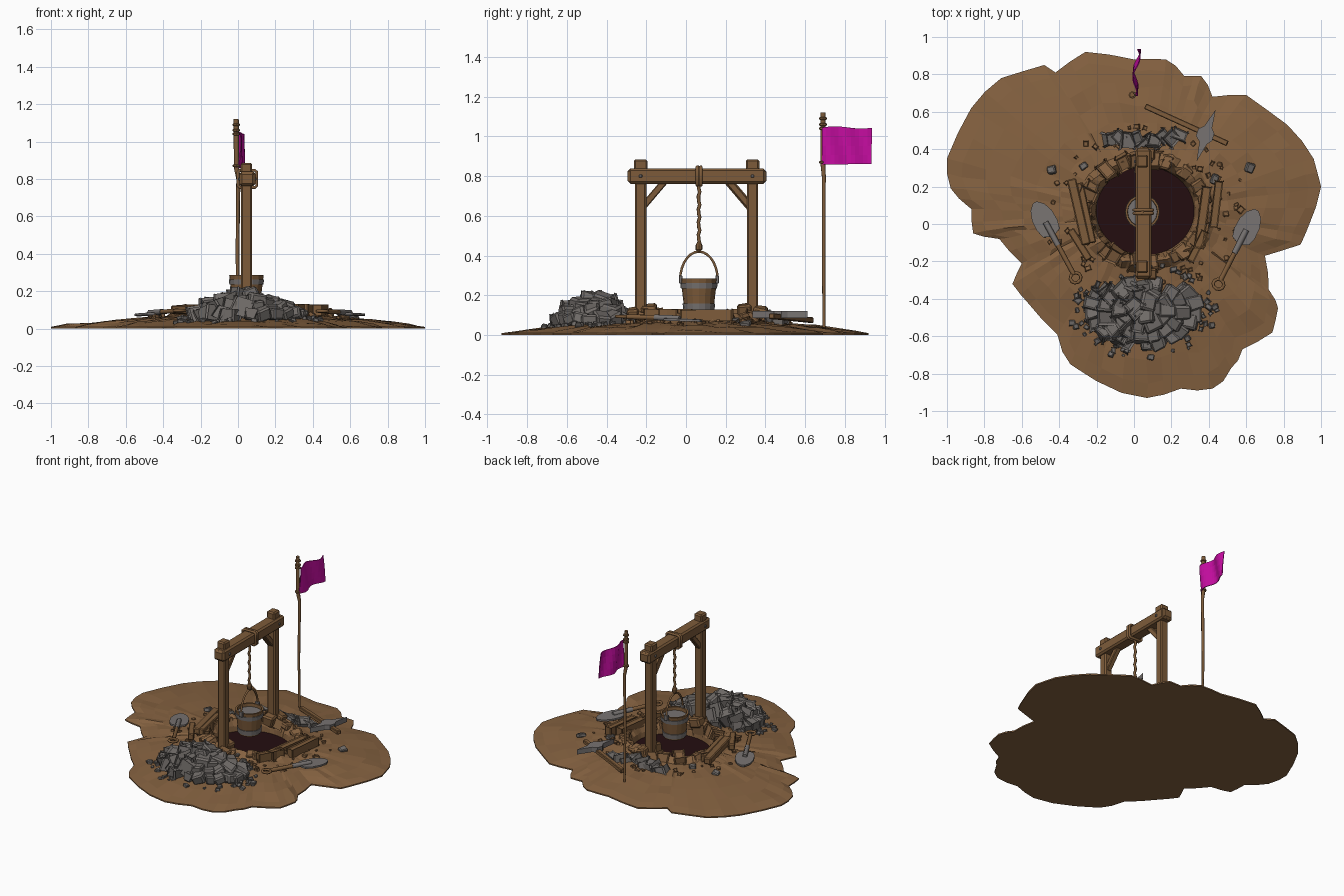
import bpy, bmesh, math, random
from mathutils import Vector, Matrix
from mathutils.bvhtree import BVHTree

if "Cube" in bpy.data.objects:
    bpy.data.objects.remove(bpy.data.objects["Cube"])

random.seed(7)
R = random.uniform


def mat(name, c):
    m = bpy.data.materials.new(name)
    m.diffuse_color = (*c, 1)
    m.use_nodes = True
    m.node_tree.nodes["Principled BSDF"].inputs["Base Color"].default_value = m.diffuse_color
    return m


DIRT = mat("dirt brown", (0.235, 0.122, 0.052))
WOOD = mat("wood brown", (0.205, 0.105, 0.042))
STONE = mat("stone grey", (0.165, 0.15, 0.14))
METAL = mat("metal grey", (0.185, 0.17, 0.165))
DARK = mat("pit dark", (0.017, 0.004, 0.005))
FLAG = mat("flag magenta", (0.57, 0.004, 0.36))


def finish(bm, name, *mats):
    bmesh.ops.recalc_face_normals(bm, faces=bm.faces)
    me = bpy.data.meshes.new(name)
    bm.to_mesh(me)
    for m in mats:
        me.materials.append(m)
    ob = bpy.data.objects.new(name, me)
    bpy.context.collection.objects.link(ob)
    return ob


def along(p, q):
    p, q = Vector(p), Vector(q)
    return Matrix.Translation(p) @ (q - p).to_track_quat('X', 'Z').to_matrix().to_4x4(), (q - p).length


def add_box(bm, M, size, jit=0.0, bevel=0.0):
    """Chiselled block: a cube with jittered corners and bevelled edges."""
    vs = bmesh.ops.create_cube(bm, size=1)['verts']
    for v in vs:
        v.co = M @ Vector([c * s * (1 + R(-jit, jit)) for c, s in zip(v.co, size)])
    if bevel:
        es = list({e for v in vs for e in v.link_edges})
        bmesh.ops.bevel(bm, geom=es, offset=bevel, segments=1, affect='EDGES')


def timber(bm, p, q, w, h, jit=0.08):
    M, L = along(p, q)
    add_box(bm, M @ Matrix.Translation((L / 2, 0, 0)), (L, w, h), 0, min(w, h) * 0.14)


def rock(bm, p, s, flat=0.85, yaw=None, tilt=0.35):
    yaw = R(0, 6.28) if yaw is None else yaw
    M = Matrix.Translation(p) @ Matrix.Rotation(yaw, 4, 'Z') @ Matrix.Rotation(R(-tilt, tilt), 4, 'X') \
        @ Matrix.Rotation(R(-tilt, tilt), 4, 'Y')
    add_box(bm, M, (s * R(0.9, 1.2), s * R(0.8, 1.05), s * flat * R(0.85, 1.1)), 0.22, s * 0.12)


def tube(name, pts, r, m, closed=False, radii=None):
    cu = bpy.data.curves.new(name, 'CURVE')
    cu.dimensions, cu.bevel_depth, cu.bevel_resolution, cu.use_fill_caps = '3D', r, 1, True
    sp = cu.splines.new('POLY')
    sp.points.add(len(pts) - 1)
    for i, p in enumerate(pts):
        sp.points[i].co = (*p, 1)
        sp.points[i].radius = radii[i] if radii else 1
    sp.use_cyclic_u = closed
    cu.materials.append(m)
    ob = bpy.data.objects.new(name, cu)
    bpy.context.collection.objects.link(ob)
    return ob


def lathe(name, prof, c, n, m):
    bm = bmesh.new()
    rings = [[bm.verts.new((c[0] + r * math.cos(6.2832 * i / n), c[1] + r * math.sin(6.2832 * i / n), z))
              for i in range(n)] for r, z in prof]
    for a, b in zip(rings, rings[1:]):
        for i in range(n):
            bm.faces.new((a[i], a[(i + 1) % n], b[(i + 1) % n], b[i]))
    bm.faces.new(rings[0])
    bm.faces.new(rings[-1])
    return finish(bm, name, m)


def plate(name, outline, M, t, m):
    """Flat outline extruded by t and placed with M."""
    bm = bmesh.new()
    f = bm.faces.new([bm.verts.new((x, y, 0)) for x, y in outline])
    ex = bmesh.ops.extrude_face_region(bm, geom=[f])
    bmesh.ops.translate(bm, verts=[v for v in ex['geom'] if isinstance(v, bmesh.types.BMVert)], vec=(0, 0, t))
    bmesh.ops.transform(bm, matrix=M, verts=bm.verts)
    return finish(bm, name, m)


# Ground mound: outer outline blended to the pit rim, then down into the pit
outline = [(-.26, .92), (0, .88), (.17, .88), (.27, .79), (.36, .79), (.42, .68), (.6, .69), (.82, .53), (.96, .35),
           (1, .2), (.93, -.02), (.89, -.11), (.7, -.17), (.72, -.35), (.77, -.45), (.74, -.58), (.58, -.67),
           (.52, -.77), (.42, -.88), (.25, -.88), (.07, -.93), (-.2, -.84), (-.34, -.75), (-.41, -.59),
           (-.56, -.43), (-.65, -.32), (-.6, -.21), (-.72, -.08), (-.86, -.05), (-.87, .08), (-.98, .19),
           (-1, .35), (-.87, .62), (-.71, .78), (-.48, .85), (-.42, .81)]
CX, CY = 0.06, 0.07
pts = []
for a, b in zip(outline, outline[1:] + outline[:1]):
    mid = (Vector(a) + Vector(b)) / 2
    pts += [Vector(a), mid + (mid - Vector((CX, CY))).normalized() * R(0, .018)]
for p in pts:
    p.x = max(-1, min(1, p.x))
bm = bmesh.new()
n = len(pts)
rows = [(0, 0), (0, .009), (.12, .02), (.3, .034), (.5, .046), (.7, .055), (.88, .062), (1, .07)]
rings = []
for t, z in rows:
    ring = []
    for p in pts:
        a = math.atan2(p.y - CY, p.x - CX)
        rim = Vector((CX + .38 * math.cos(a), CY + .32 * math.sin(a)))
        q = p.lerp(rim, t)
        k = 0.007 if t > 0 else 0
        ring.append(bm.verts.new((q.x + R(-k, k), q.y + R(-k, k), z + R(-k, k))))
    rings.append(ring)
for rx, ry, z, k in [(.335, .28, .105, .012), (.295, .258, .095, .014), (.268, .24, .05, .008), (.262, .235, .014, 0)]:
    ring = []
    for p in pts:
        a = math.atan2(p.y - CY, p.x - CX)
        j = 1 + R(-k, k) * 3
        ring.append(bm.verts.new((CX + rx * j * math.cos(a), CY + ry * j * math.sin(a), z + R(-k, k))))
    rings.append(ring)
for a, b in zip(rings, rings[1:]):
    for i in range(n):
        bm.faces.new((a[i], a[(i + 1) % n], b[(i + 1) % n], b[i]))
bm.faces.new(rings[0])
bm.faces.new(rings[-1]).material_index = 1
bmesh.ops.recalc_face_normals(bm, faces=bm.faces)
tree = BVHTree.FromBMesh(bm)
finish(bm, "ground_mound", DIRT, DARK)


def gz(x, y):
    hit = tree.ray_cast(Vector((x, y, 2)), Vector((0, 0, -1)))[0]
    return hit.z if hit else 0


# Dirt clods round the rim
bm = bmesh.new()
for i in range(22):
    a = 6.2832 * i / 22 + R(-.1, .1)
    rock(bm, (CX + .325 * math.cos(a), CY + .275 * math.sin(a), .088), R(.05, .085), .6, a)
finish(bm, "rim_clods", DIRT)

# Timber gantry
GX = 0.045
bm = bmesh.new()
for y, s in ((-.228, 1), (.335, -1)):
    timber(bm, (GX, y, .05), (GX, y, .845), .056, .06)
    timber(bm, (GX, y, .83), (GX, y, .885), .068, .062)
    timber(bm, (GX, y + s * .015, .65), (GX, y + s * .13, .785), .036, .034)
    rock(bm, (GX, y + s * .04, .12), .085, .8, 0)
    rock(bm, (GX + .03, y - s * .04, .105), .075, .8, 0)
timber(bm, (GX + .005, -.29, .80), (GX + .005, .4, .80), .085, .078)
for y in (-.285, .395):
    timber(bm, (GX + .005, y - .01, .80), (GX + .005, y + .01, .80), .075, .066)
finish(bm, "gantry", WOOD)
bm = bmesh.new()
for y in (-.228, .335):
    add_box(bm, Matrix.Translation((GX + .005, y, .80)), (.098, .016, .016), 0, .003)
finish(bm, "gantry_bolts", METAL)

# Pit shoring planks
bm = bmesh.new()
for x0, y0, x1, y1, w in [(-.335, .24, -.255, -.11, .05), (-.29, .22, -.22, -.1, .035), (-.34, -.03, -.24, -.19, .04),
                          (.39, .2, .345, -.13, .05), (.455, .23, .425, -.02, .045), (.38, -.04, .3, -.2, .04)]:
    timber(bm, (x0, y0, .10), (x1, y1, .095 + R(0, .015)), w, .045)
finish(bm, "shoring_planks", WOOD)

# Rope, looped over the beam and down to the bucket handle
BY = .065
tube("rope", [(GX + .004 * math.sin(i * 2.1), BY + .004 * math.cos(i * 2.1), .85 - i * .0215) for i in range(21)],
     .009, WOOD)
for k in (-.008, .01):
    tube("rope_loop", [(GX + .005 + sx * .05, BY + k, .80 + sz * .046) for sx, sz in
                       ((-1, -.8), (-1, .8), (-.8, 1), (.8, 1), (1, .8), (1, -.8), (.8, -1), (-.8, -1))], .009, WOOD, True)
lathe("rope_knot", [(.006, .418), (.017, .43), (.018, .45), (.008, .47)], (GX, BY), 8, WOOD)

# Bucket with metal bands and handle
lathe("bucket", [(.072, .115), (.092, .285), (.08, .285), (.072, .15)], (GX, BY), 16, WOOD)
for z0, z1 in ((.125, .158), (.235, .262)):
    r0, r1 = .077 + (z0 - .115) * .118, .077 + (z1 - .115) * .118
    lathe("bucket_band", [(r0 - .012, z0), (r0, z0), (r1, z1), (r1 - .012, z1)], (GX, BY), 16, METAL)
tube("bucket_handle", [(GX, BY - .095 * math.cos(math.pi * i / 14), .275 + .145 * math.sin(math.pi * i / 14))
                       for i in range(15)], .007, WOOD)
bm = bmesh.new()
for s in (-1, 1):
    add_box(bm, Matrix.Translation((GX, BY + s * .092, .28)), (.03, .018, .04), 0, .003)
finish(bm, "bucket_ears", METAL)

# Flag pole and rippled flag
tube("flag_pole", [(.0, .695, .03), (-.003, .693, .4), (.002, .694, .8), (-.008, .69, .86), (-.01, .69, 1.12)], .014, WOOD,
     radii=[.55, .7, .8, 1, 1])
for z in (.87, 1.04, 1.06, 1.09):
    lathe("flag_tie", [(.012, z - .008), (.02, z - .004), (.02, z + .004), (.012, z + .008)], (-.009, .69), 8, WOOD)
bm = bmesh.new()
bmesh.ops.create_grid(bm, x_segments=12, y_segments=4, size=.5)
for v in bm.verts:
    u, w = v.co.x + .5, v.co.y + .5
    v.co = (.002 + .018 * u + .016 * math.sin(u * 8 + w * 1.5), .685 + u * .25,
            .86 + w * .185 + .008 * math.sin(u * 6) * (w - .3))
fl = finish(bm, "flag", FLAG)
so = fl.modifiers.new("thick", 'SOLIDIFY')
so.thickness, so.offset = .005, 0

# Stone pile, ring by ring
bm = bmesh.new()
for cnt, rx, ry, z, s in ((20, .27, .16, .075, .075), (15, .2, .115, .105, .088), (10, .125, .07, .14, .085),
                          (5, .06, .035, .17, .08)):
    for i in range(cnt):
        a = 6.2832 * i / cnt + R(-.12, .12)
        y = ry * math.sin(a)
        x = rx * math.cos(a) * (1 + 1.1 * y)
        rock(bm, (.05 + x, -.48 + y + (z - .07) * .25, z + R(-.01, .01)), s * R(.85, 1.15), .85, a)
finish(bm, "stone_pile", STONE)

# Loose slabs behind the pit and scattered pebbles
bm = bmesh.new()
for i in range(9):
    x, y = -.13 + i * .047, R(.41, .52)
    rock(bm, (x, y, gz(x, y) + .008), R(.05, .08), .5)
for x, y in ((-.44, .29), (.62, .3), (.43, .24), (-.27, .31)):
    rock(bm, (x, y, gz(x, y) + .008), .045, .7)
for i in range(50):
    a = R(0, 6.28)
    x, y = .05 + R(.31, .4) * math.cos(a), -.47 + R(.2, .27) * math.sin(a)
    rock(bm, (x, y, gz(x, y) + .004), R(.012, .035), .7)
finish(bm, "loose_stones", STONE)
bm = bmesh.new()
for i in range(70):
    a, d = R(0, 6.28), R(1.02, 1.5)
    x, y = CX + .37 * d * math.cos(a), CY + .31 * d * math.sin(a)
    rock(bm, (x, y, gz(x, y) + .003), R(.012, .028), .7)
finish(bm, "dirt_crumbs", DIRT)

# Two shovels lying on the mound
half = [(.0, .012), (.03, .042), (.08, .06), (.14, .062), (.185, .05), (.2, .02)]
for tip, end in (((-.53, .115), (-.3, -.31)), ((.655, .075), (.44, -.345))):
    M, L = along((*tip, gz(*tip) + .015), (*end, gz(*end) + .03))
    plate("shovel_blade", half + [(x, -y) for x, y in reversed(half)], M, .012, METAL)
    tube("shovel_socket", [M @ Vector((.12, 0, .014)), M @ Vector((.26, 0, .014))], .016, METAL)
    tube("shovel_handle", [M @ Vector((.22, 0, .014)), M @ Vector((L - .05, 0, .012))], .0135, WOOD)
    tube("shovel_grip", [M @ Vector((L - .025 + .027 * math.cos(i * .628), .029 * math.sin(i * .628), .012))
                         for i in range(10)], .009, WOOD, True)

# Pickaxe
bm = bmesh.new()
timber(bm, (.06, .63, .075), (.5, .43, .095), .03, .028)
finish(bm, "pickaxe_handle", WOOD)
M, L = along((.425, .615, .085), (.335, .335, .085))
plate("pickaxe_head", [(0, .012), (.1, .024), (.125, .045), (.165, .045), (.19, .024), (L, .0),
                       (.19, -.018), (.165, -.045), (.125, -.045), (.1, -.018)], M, .035, METAL)
